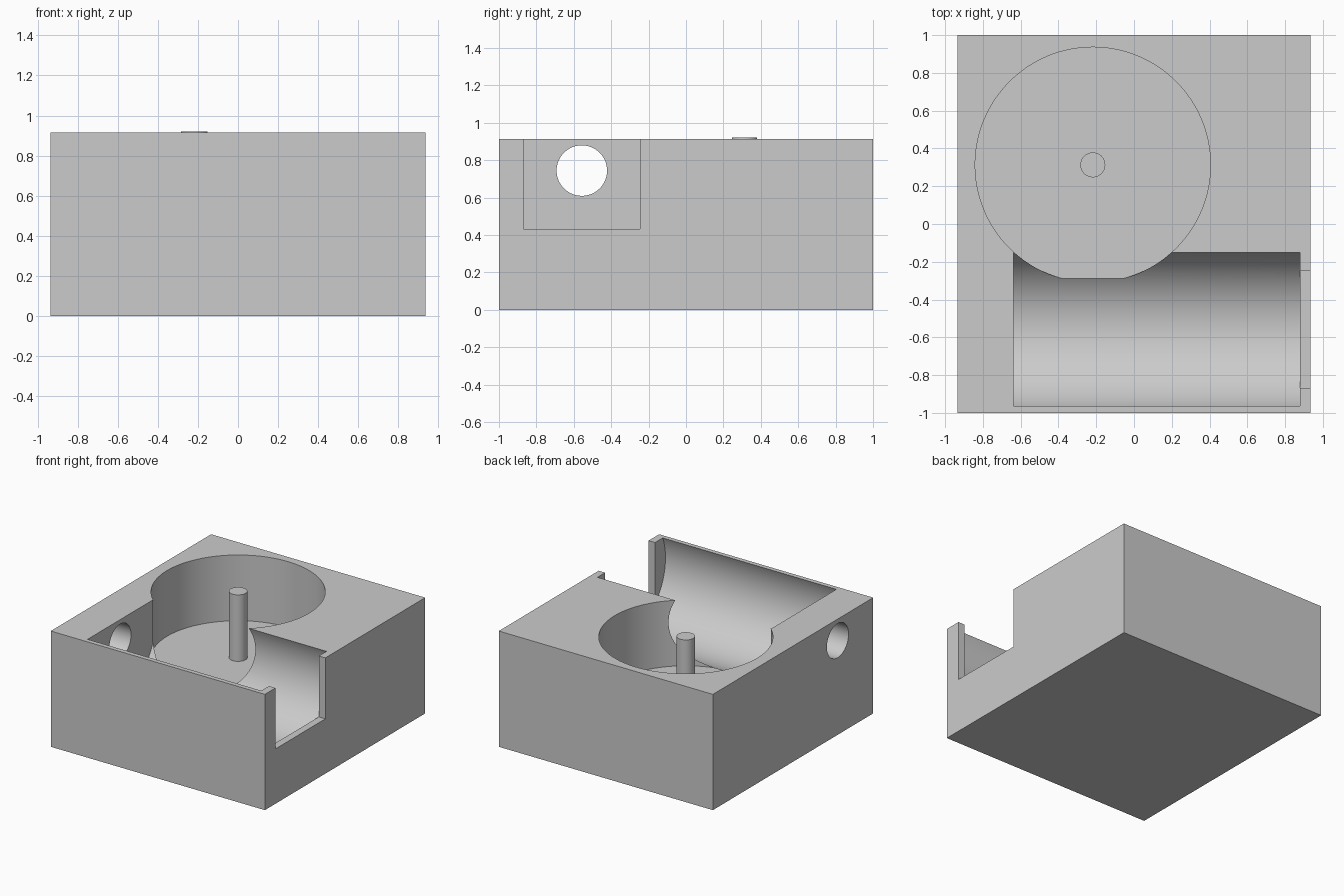
import bpy
from math import pi, radians

cube = bpy.data.objects.get("Cube")
if cube:
    bpy.data.objects.remove(cube, do_unlink=True)

grey = bpy.data.materials.new("light_grey")
grey.use_nodes = True
colour = (0.6, 0.6, 0.6, 1)
grey.diffuse_color = colour
grey.node_tree.nodes["Principled BSDF"].inputs["Base Color"].default_value = colour

TOP = 0.914
HALF_X = 0.935
FLOOR = 0.395                 # floor of the round pocket
POCKET = (-0.218, 0.313)      # pocket centre
AXIS_Y, AXIS_Z = -0.557, 0.744  # axis of trough and side hole
TROUGH_R = 0.441


def box(name, x, y, z):
    bpy.ops.mesh.primitive_cube_add(size=1)
    ob = bpy.context.object
    ob.name = name
    ob.location = [(a + b) / 2 for a, b in (x, y, z)]
    ob.scale = [b - a for a, b in (x, y, z)]
    bpy.ops.object.transform_apply(location=True, rotation=True, scale=True)
    ob.data.materials.append(grey)
    return ob


def cylinder(name, radius, centre, start, end, along="z", sides=128):
    middle = (start + end) / 2
    if along == "z":
        place, turn = (*centre, middle), (0, 0, 0)
    else:
        place, turn = (middle, *centre), (0, pi / 2, 0)
    bpy.ops.mesh.primitive_cylinder_add(
        vertices=sides, radius=radius, depth=end - start, location=place, rotation=turn)
    ob = bpy.context.object
    ob.name = name
    bpy.ops.object.transform_apply(location=True, rotation=True, scale=True)
    ob.data.materials.append(grey)
    return ob


def cut(target, cutter):
    cutter.hide_render = True
    mod = target.modifiers.new("cut", "BOOLEAN")
    mod.operation = "DIFFERENCE"
    mod.solver = "EXACT"
    mod.object = cutter
    bpy.context.view_layer.objects.active = target
    bpy.ops.object.modifier_apply(modifier=mod.name)
    bpy.data.objects.remove(cutter, do_unlink=True)


def smooth(ob):
    bpy.ops.object.select_all(action="DESELECT")
    ob.select_set(True)
    bpy.context.view_layer.objects.active = ob
    bpy.ops.object.shade_smooth_by_angle(angle=radians(30))


# Solid block
block = box("housing_block", (-HALF_X, HALF_X), (-1, 1), (0, TOP))

# Round pocket, horizontal trough and the hole through the right wall
axis = (AXIS_Y, AXIS_Z)
cut(block, cylinder("pocket_cutter", 0.623, POCKET, FLOOR, 1.2))
cut(block, cylinder("trough_cutter", TROUGH_R, axis, -0.639, 0.878, "x"))
cut(block, cylinder("hole_cutter", 0.135, axis, -1.1, -0.5, "x", 64))

# Square slot, open at the top, through the left wall
half = 0.311
cut(block, box("slot_cutter", (0.8, 1.1), (AXIS_Y - half, AXIS_Y + half),
               (AXIS_Z - half, 1.2)))
smooth(block)

# Centre pin standing in the pocket
pin = cylinder("centre_pin", 0.066, POCKET, FLOOR - 0.02, 0.92, sides=48)
smooth(pin)
